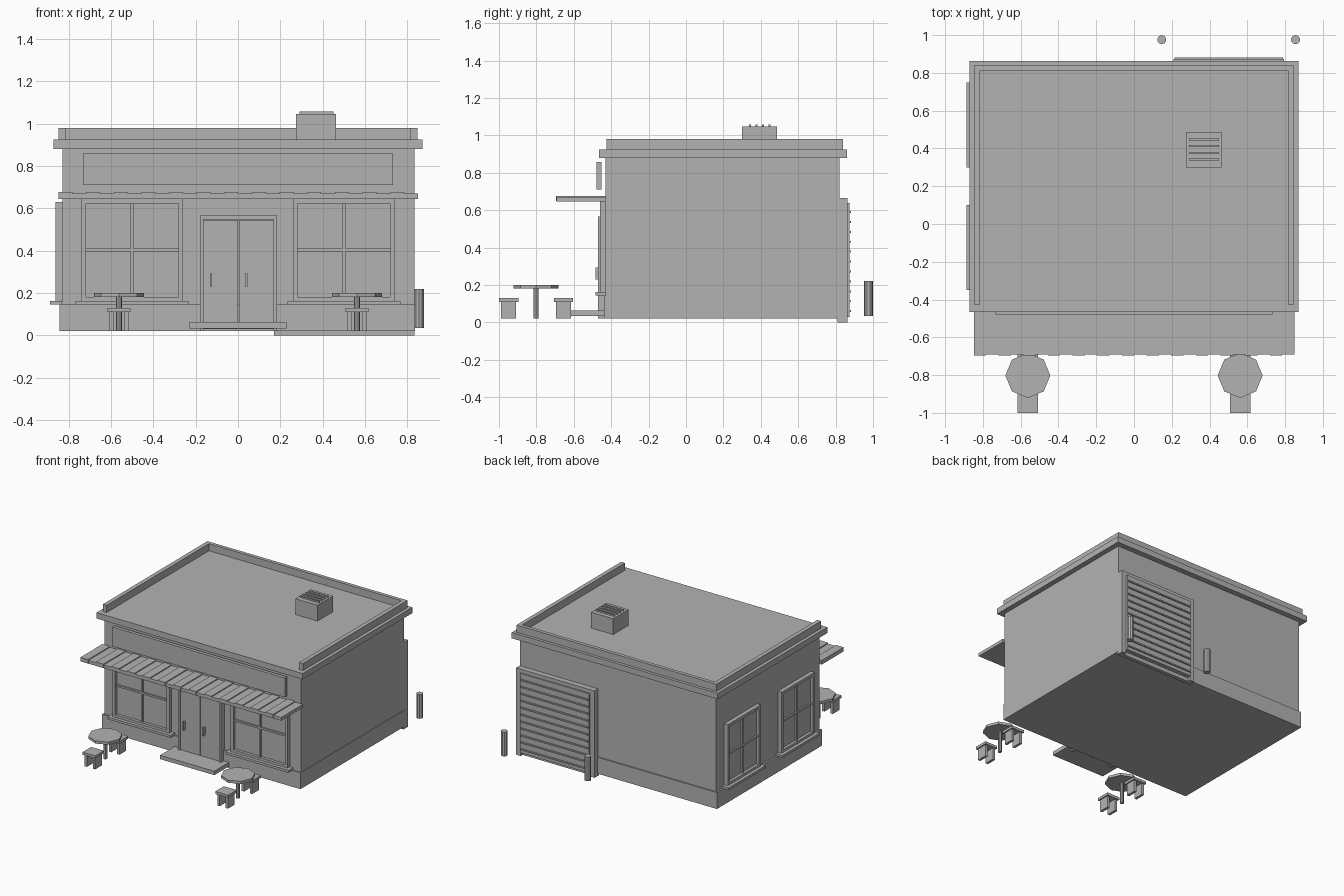
import bpy, math

cube = bpy.data.objects.get("Cube")
if cube:
    bpy.data.objects.remove(cube, do_unlink=True)

grey = bpy.data.materials.new("plain_grey")
grey.use_nodes = True
tone = (0.45, 0.45, 0.45, 1)
grey.diffuse_color = tone
grey.node_tree.nodes["Principled BSDF"].inputs["Base Color"].default_value = tone


def box(name, x, y, z):
    """Box given as (min, max) ranges along each axis."""
    lo, hi = zip(x, y, z)
    corners = [(a, b, c) for a in (lo[0], hi[0]) for b in (lo[1], hi[1]) for c in (lo[2], hi[2])]
    faces = [(0, 1, 3, 2), (4, 6, 7, 5), (0, 4, 5, 1), (2, 3, 7, 6), (0, 2, 6, 4), (1, 5, 7, 3)]
    mesh = bpy.data.meshes.new(name)
    mesh.from_pydata(corners, [], faces)
    mesh.materials.append(grey)
    obj = bpy.data.objects.new(name, mesh)
    bpy.context.collection.objects.link(obj)
    return obj


def post(name, x, y, z, radius, sides=8):
    bpy.ops.mesh.primitive_cylinder_add(vertices=sides, radius=radius, depth=z[1] - z[0],
                                        location=(x, y, (z[0] + z[1]) / 2))
    obj = bpy.context.object
    obj.name = name
    obj.data.materials.append(grey)


def window(name, place, centre, width, z, wall, sill_side):
    """Framed window with four panes; place(name, along, out, z) maps it onto a wall."""
    a, b = centre - width / 2, centre + width / 2
    t = 0.022
    mid = (z[0] + z[1]) / 2
    place(name + "_glass", (a, b), (wall - 0.01, wall + 0.008), z)
    rim = (wall, wall + 0.03)
    place(name + "_jamb_a", (a, a + t), rim, z)
    place(name + "_jamb_b", (b - t, b), rim, z)
    place(name + "_head", (a + t, b - t), rim, (z[1] - t, z[1]))
    place(name + "_foot", (a + t, b - t), rim, (z[0], z[0] + t))
    bar = (wall, wall + 0.02)
    place(name + "_mullion", (centre - 0.007, centre + 0.007), bar, (z[0] + t, z[1] - t))
    place(name + "_transom", (a + t, b - t), bar, (mid - 0.007, mid + 0.007))
    place(name + "_sill", (a - sill_side, b + sill_side), (wall, wall + 0.055), (0.145, 0.163))


def on_front(name, along, out, z):
    box(name, along, (-out[1], -out[0]), z)


def on_side(name, along, out, z):
    box(name, (-out[1], -out[0]), along, z)


# Building shell and roof
box("walls", (-0.83, 0.833), (-0.43, 0.82), (0.14, 0.89))
box("plinth", (-0.843, 0.836), (-0.438, 0.83), (0.02, 0.145))
box("cornice", (-0.872, 0.872), (-0.465, 0.862), (0.88, 0.925))
for side, word in ((-1, "right"), (1, "left")):
    box(word + "_parapet", sorted((side * 0.815, side * 0.847)), (-0.425, 0.84), (0.925, 0.98))
box("back_parapet", (-0.815, 0.815), (0.813, 0.84), (0.925, 0.98))

# Roof vent with slats
box("roof_vent", (0.275, 0.463), (0.3, 0.487), (0.92, 1.046))
for i in range(4):
    y = 0.342 + i * 0.035
    box("vent_slat", (0.29, 0.45), (y - 0.005, y + 0.005), (1.046, 1.057))

# Blank sign panel
box("sign_panel", (-0.732, 0.732), (-0.478, -0.452), (0.71, 0.858))

# Awning with raised strips
box("awning", (-0.848, 0.85), (-0.692, -0.43), (0.645, 0.67))
pitch = 1.698 / 13
for i in range(13):
    x = -0.848 + i * pitch
    box("awning_strip", (x, x + pitch / 2), (-0.695, -0.43), (0.648, 0.677))

# Windows
for centre, word in ((-0.5, "right"), (0.5, "left")):
    window("front_window_" + word, on_front, centre, 0.48, (0.16, 0.645), 0.43, 0.027)
for centre, word in ((0.525, "back"), (-0.125, "front")):
    window("side_window_" + word, on_side, centre, 0.4, (0.16, 0.63), 0.832, 0.025)

# Entrance
box("door_head", (-0.18, 0.185), (-0.47, -0.43), (0.548, 0.565))
for x in (-0.18, 0.168):
    box("door_jamb", (x, x + 0.017), (-0.47, -0.43), (0.02, 0.548))
for x in (-0.163, 0.004):
    box("door_leaf", (x, x + 0.163), (-0.46, -0.43), (0.03, 0.546))
    box("door_handle", (x + 0.03, x + 0.041), (-0.483, -0.458), (0.23, 0.293))
box("door_step", (-0.229, 0.23), (-0.615, -0.43), (0.033, 0.063))

# Roller door at the back
box("roller_frame_head", (0.17, 0.834), (0.81, 0.863), (0.627, 0.665))
for x in (0.17, 0.796):
    box("roller_frame_jamb", (x, x + 0.038), (0.81, 0.863), (0, 0.627))
box("roller_sill", (0.208, 0.796), (0.81, 0.84), (0, 0.03))
box("roller_shutter", (0.21, 0.794), (0.81, 0.873), (0.03, 0.637))
for i in range(11):
    z = 0.06 + i * 0.053
    box("shutter_rib", (0.215, 0.789), (0.87, 0.882), (z - 0.005, z + 0.005))

# Bollards
for x in (0.147, 0.855):
    post("bollard", x, 0.976, (0.035, 0.22), 0.024, 10)

# Tables and stools
for x in (-0.562, 0.562):
    post("table_top", x, -0.802, (0.18, 0.2), 0.119)
    post("table_leg", x, -0.802, (0.02, 0.18), 0.014)
    for y in (-0.948, -0.655):
        box("stool_seat", (x - 0.054, x + 0.054), (y - 0.052, y + 0.052), (0.11, 0.13))
        for dx in (-0.035, 0.035):
            box("stool_leg", (x + dx - 0.01, x + dx + 0.01), (y - 0.04, y + 0.04), (0.02, 0.11))
